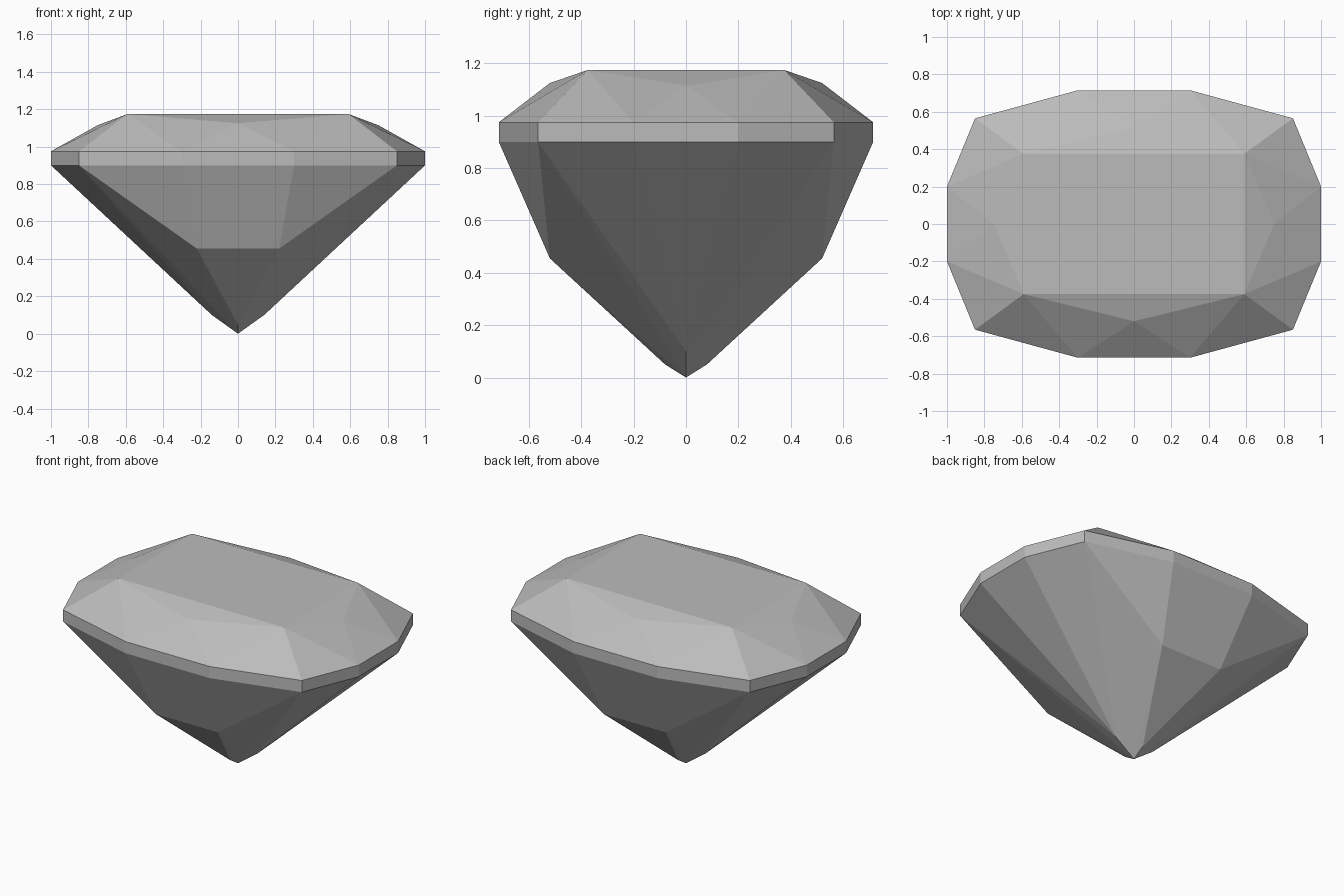
import bpy, bmesh, math

cube = bpy.data.objects.get("Cube")
if cube:
    bpy.data.objects.remove(cube, do_unlink=True)

mat = bpy.data.materials.new("gem grey")
mat.use_nodes = True
grey = (0.5, 0.5, 0.5, 1)
mat.diffuse_color = grey
mat.node_tree.nodes["Principled BSDF"].inputs["Base Color"].default_value = grey


def mirrored(x, y, z):
    """Every distinct mirror image of a point across x and y."""
    return {(sx * x, sy * y, z) for sx in (1, -1) for sy in (1, -1)}


points = set()
# Girdle: twelve-sided band
for x, y in ((0.3, 0.715), (0.85, 0.565), (1, 0.2)):
    for z in (0.9, 0.975):
        points |= mirrored(x, y, z)
# Crown: table corners and star facet tips
for p in ((0.59, 0.375, 1.175), (0, 0.52, 1.125), (0.75, 0, 1.115)):
    points |= mirrored(*p)
# Pavilion: lower facet corners and culet
for p in ((0.22, 0.52, 0.455), (0.14, 0, 0.1), (0, 0.08, 0.05), (0, 0, 0)):
    points |= mirrored(*p)

# Wrap the corners in flat facets
bm = bmesh.new()
for p in sorted(points):
    bm.verts.new(p)
bmesh.ops.convex_hull(bm, input=bm.verts[:])
bmesh.ops.dissolve_limit(bm, angle_limit=math.radians(0.5),
                         verts=bm.verts[:], edges=bm.edges[:])
bmesh.ops.recalc_face_normals(bm, faces=bm.faces[:])

mesh = bpy.data.meshes.new("cut_gem")
bm.to_mesh(mesh)
bm.free()
mesh.materials.append(mat)
gem = bpy.data.objects.new("cut_gem", mesh)
bpy.context.collection.objects.link(gem)
